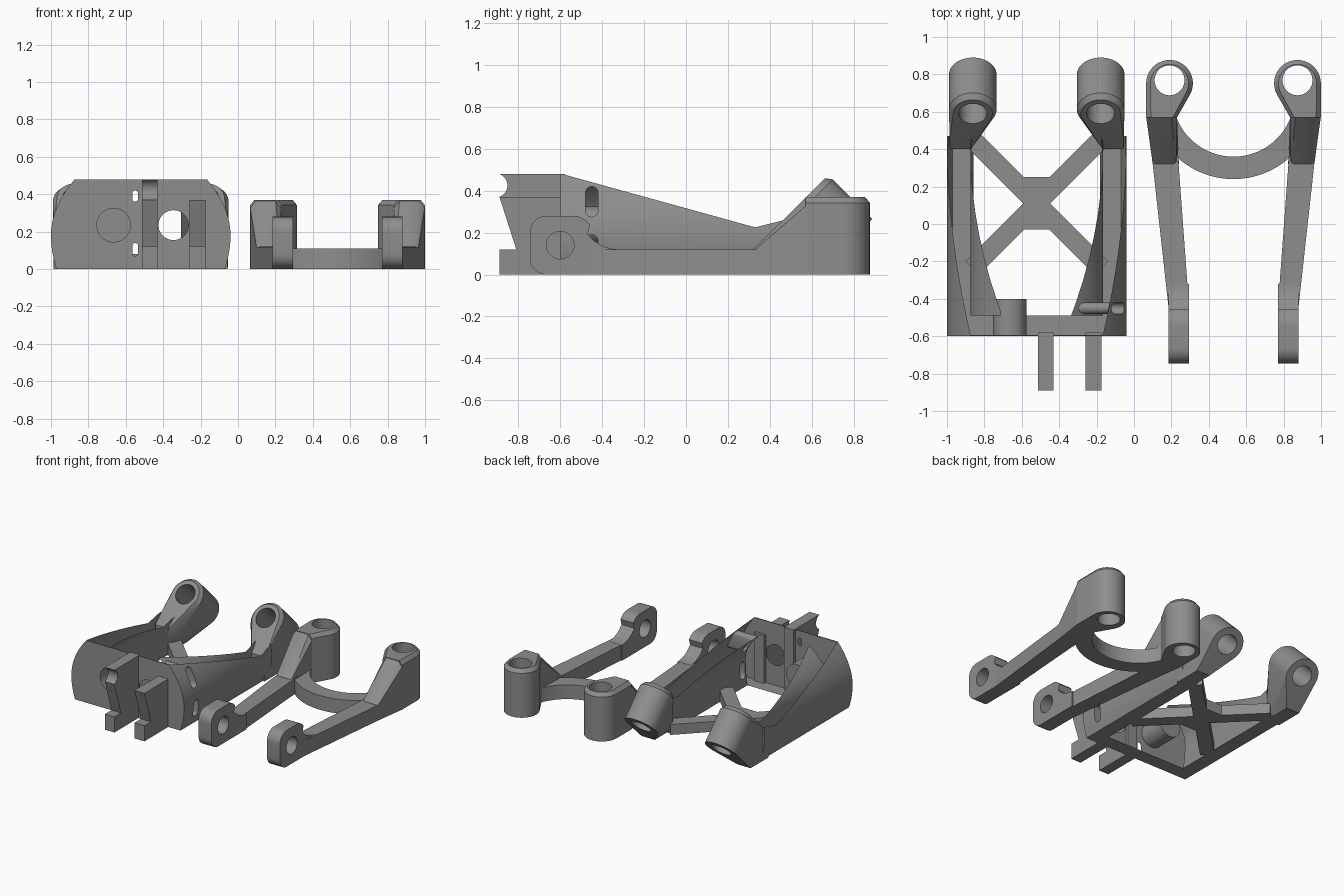
import bpy, bmesh, math
from mathutils import Vector

if "Cube" in bpy.data.objects:
    bpy.data.objects.remove(bpy.data.objects["Cube"])

grey = bpy.data.materials.new("mid_grey")
grey.diffuse_color = (0.27, 0.27, 0.27, 1)
grey.use_nodes = True
grey.node_tree.nodes["Principled BSDF"].inputs["Base Color"].default_value = grey.diffuse_color


def finish(name, bm):
    bmesh.ops.recalc_face_normals(bm, faces=bm.faces)
    me = bpy.data.meshes.new(name)
    bm.to_mesh(me)
    bm.free()
    me.materials.append(grey)
    ob = bpy.data.objects.new(name, me)
    bpy.context.collection.objects.link(ob)
    return ob


def prism(name, pts, axis, lo, hi):
    """Extrude a 2D outline along x (y,z outline), y (x,z) or z (x,y)."""
    place = {"x": lambda u, v, w: (w, u, v), "y": lambda u, v, w: (u, w, v),
             "z": lambda u, v, w: (u, v, w)}[axis]
    bm = bmesh.new()
    a = [bm.verts.new(place(u, v, lo)) for u, v in pts]
    b = [bm.verts.new(place(u, v, hi)) for u, v in pts]
    bm.faces.new(a)
    bm.faces.new(b[::-1])
    for i in range(len(pts)):
        j = (i + 1) % len(pts)
        bm.faces.new((a[i], b[i], b[j], a[j]))
    return finish(name, bm)


def hull(name, pts):
    bm = bmesh.new()
    for p in pts:
        bm.verts.new(p)
    res = bmesh.ops.convex_hull(bm, input=bm.verts)
    bmesh.ops.delete(bm, geom=list({v for v in res["geom_interior"] if isinstance(v, bmesh.types.BMVert)}),
                     context="VERTS")
    bmesh.ops.dissolve_limit(bm, angle_limit=0.01, verts=bm.verts, edges=bm.edges)
    return finish(name, bm)


def arc(cx, cy, r, a0=0, a1=360, n=40):
    full = abs(a1 - a0) == 360
    steps = n if full else n + 1
    return [(cx + r * math.cos(math.radians(a0 + (a1 - a0) * i / n)),
             cy + r * math.sin(math.radians(a0 + (a1 - a0) * i / n))) for i in range(steps)]


def slot(cx, z0, z1, r):
    return arc(cx, z1 - r, r, 0, 180, 10) + arc(cx, z0 + r, r, 180, 360, 10)


def cut(ob, *cutters):
    for c in cutters:
        m = ob.modifiers.new("cut", "BOOLEAN")
        m.operation, m.solver, m.object = "DIFFERENCE", "EXACT", c
        bpy.context.view_layer.update()
        dg = bpy.context.evaluated_depsgraph_get()
        me = bpy.data.meshes.new_from_object(ob.evaluated_get(dg))
        ob.modifiers.clear()
        ob.data = me
        bpy.data.objects.remove(c)


def mirrored(ob, cx, name):
    me = ob.data.copy()
    for v in me.vertices:
        v.co.x = 2 * cx - v.co.x
    me.flip_normals()
    new = bpy.data.objects.new(name, me)
    bpy.context.collection.objects.link(new)


# ---- Bracket: bowed shell with front plate and sloping side walls ----
BX = -0.52
zs = [0.48 * i / 16 for i in range(17)]
outer = [(BX + 0.48 - (1.4 if z > 0.18 else 0.93) * (z - 0.18) ** 2, z) for z in zs]
outer += [(2 * BX - x, z) for x, z in reversed(outer)]
shell = prism("bracket_shell", outer, "y", -0.6, 0.47)
zi = [-0.1 + 0.6 * i / 18 for i in range(19)]
inner = [(BX + 0.355 - (2.7 if z > 0.2 else 0.4) * (z - 0.2) ** 2, z) for z in zi]
inner += [(2 * BX - x, z) for x, z in reversed(inner)]
cut(shell,
    prism("cavity", inner, "y", -0.49, 1),
    prism("top_slope", [(-0.6, 0.482), (0.33, 0.225), (0.47, 0.26), (0.6, 0.7), (-0.6, 0.7)], "x", -1.2, 0.2),
    prism("left_hole", arc(-0.665, 0.235, 0.09), "y", -0.7, -0.4),
    prism("right_hole", arc(-0.345, 0.235, 0.08), "y", -0.7, -0.4),
    prism("upper_plate_slot", slot(-0.55, 0.36, 0.42, 0.015), "y", -0.7, -0.4),
    prism("lower_plate_slot", slot(-0.55, 0.07, 0.14, 0.015), "y", -0.7, -0.4),
    prism("plate_notch", [(-0.71, -0.52), (-0.63, -0.52), (-0.63, -0.4), (-0.71, -0.4)], "z", 0.36, 0.6),
    prism("upper_wall_slot", slot(-0.45, 0.275, 0.42, 0.03), "x", -0.3, 0.1),
    prism("lower_wall_slot", slot(-0.45, 0.06, 0.19, 0.03), "x", -0.3, 0.1))

# Front tabs with a foot; the taller one has a rounded notch
foot = [(-0.81, 0.12), (-0.89, 0.12), (-0.89, 0), (-0.58, 0)]
prism("tall_tab", [(-0.58, 0.48)] + arc(-0.91, 0.425, 0.058, 70, -70, 14) + [(-0.89, 0.37)] + foot,
      "x", -0.512, -0.43)
prism("short_tab", [(-0.58, 0.37), (-0.89, 0.37)] + foot, "x", -0.26, -0.175)

# Cross brace on the floor
for name, s in (("brace_a", 1), ("brace_b", -1)):
    L, w = 0.345, 0.036
    prism(name, [(BX - s * L - s * w, 0.11 - L + w), (BX - s * L + s * w, 0.11 - L - w),
                 (BX + s * L + s * w, 0.11 + L - w), (BX + s * L - s * w, 0.11 + L + w)], "z", 0, 0.08)
prism("brace_centre", [(BX - 0.07, -0.03), (BX + 0.07, -0.03), (BX + 0.07, 0.25), (BX - 0.07, 0.25)],
      "z", 0, 0.0795)

# Tilted sockets at the back, blended into the wall ends
SX = -0.862
top, axis, up = Vector((SX, 0.59, 0.385)), Vector((0, 1, -1)).normalized(), Vector((0, 1, 1)).normalized()


def ring(d, r):
    return [top + axis * d + Vector((c, 0, 0)) + up * s for c, s in arc(0, 0, r)]


pts = ring(0, 0.105) + ring(0.03, 0.127) + ring(0.297, 0.127)
for x in (-0.985, -0.872):
    pts += [(x, 0.4, 0), (x, 0.4, 0.19), (x, 0.45, 0.238), (x, 0.62, 0)]
socket = hull("left_socket", pts)
cut(socket, hull("bore", ring(-0.2, 0.075) + ring(0.6, 0.075)))
mirrored(socket, BX, "right_socket")

# ---- Fork: two arms with lugs, ramps and bosses, joined by an arched bridge ----
FX = 0.532
lug = prism("left_lug",
            arc(-0.665, 0.08, 0.08, 270, 180, 8) + arc(-0.665, 0.2, 0.08, 180, 90, 8)
            + arc(-0.54, 0.18, 0.1, 90, 35, 8) + arc(-0.32, 0.31, 0.19, 218, 270, 10) + [(-0.32, 0)],
            "x", 0.185, 0.295)
cut(lug, prism("lug_hole", arc(-0.6, 0.14, 0.066), "x", 0, 0.5))
mirrored(lug, FX, "right_lug")

arm = prism("left_arm", [(0.185, -0.45), (0.295, -0.45), (0.24, 0.3), (0.225, 0.58), (0.065, 0.58),
                         (0.1, 0.32)], "z", 0, 0.119)
mirrored(arm, FX, "right_arm")

ramp = hull("left_ramp", [(0.1, 0.32, 0), (0.24, 0.32, 0), (0.1, 0.32, 0.11), (0.225, 0.32, 0.11),
                          (0.115, 0.32, 0.12), (0.205, 0.32, 0.12),
                          (0.065, 0.575, 0), (0.23, 0.575, 0), (0.065, 0.575, 0.33), (0.23, 0.575, 0.33),
                          (0.095, 0.575, 0.37), (0.2, 0.575, 0.37)])
mirrored(ramp, FX, "right_ramp")

bx, by = 0.19, 0.752
outline = arc(bx, by, 0.125) + [(0.065, 0.57), (0.23, 0.57)]
rim = arc(bx, by, 0.102) + [(0.09, 0.57), (0.208, 0.57)]
boss = hull("left_boss", [(x, y, z) for x, y in outline for z in (0, 0.342)] + [(x, y, 0.37) for x, y in rim])
cut(boss, prism("boss_hole", arc(bx, 0.768, 0.08), "z", -0.2, 0.6))
mirrored(boss, FX, "right_boss")

prism("arched_bridge", arc(FX, 0.687, 0.327, 201, 339, 36) + arc(FX, 0.687, 0.447, 333, 207, 36), "z", 0, 0.11)

# Smooth rounded walls, keep the machined edges sharp
bpy.ops.object.select_all(action="SELECT")
bpy.context.view_layer.objects.active = shell
bpy.ops.object.shade_smooth_by_angle(angle=math.radians(25))
